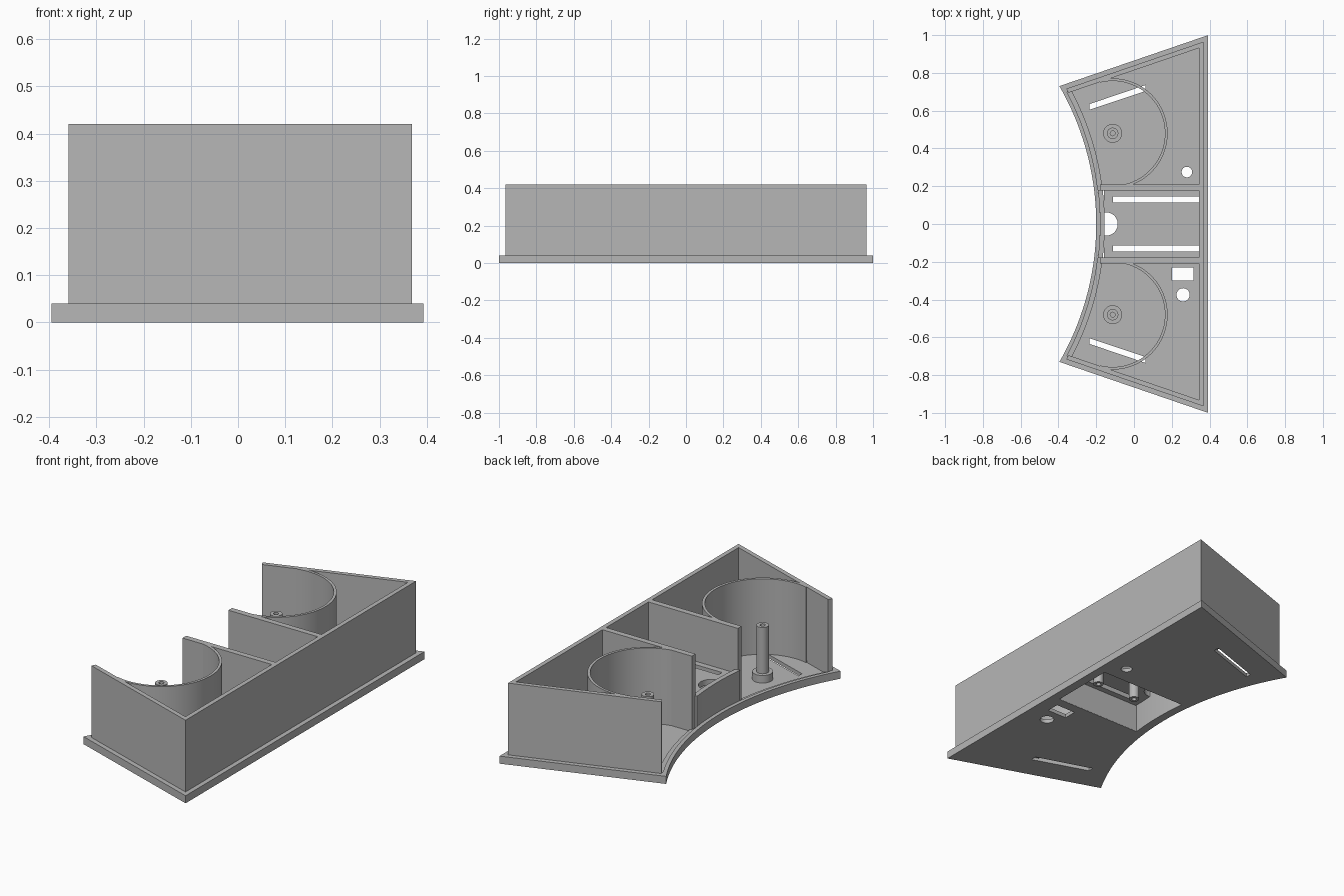
import bpy, bmesh, math

if "Cube" in bpy.data.objects:
    bpy.data.objects.remove(bpy.data.objects["Cube"])

grey = bpy.data.materials.new("plain_grey")
grey.diffuse_color = (0.47, 0.47, 0.47, 1)
grey.use_nodes = True
grey.node_tree.nodes["Principled BSDF"].inputs["Base Color"].default_value = grey.diffuse_color

CX, R = -1.664, 1.464          # centre and radius of the concave edge
FLOOR, RIM, TOP = 0.02, 0.04, 0.42


def prism(name, pts, z0, z1):
    """Extrude a closed 2D profile between two heights."""
    bm = bmesh.new()
    face = bm.faces.new([bm.verts.new((x, y, z0)) for x, y in pts])
    ext = bmesh.ops.extrude_face_region(bm, geom=[face])
    for v in ext["geom"]:
        if isinstance(v, bmesh.types.BMVert):
            v.co.z = z1
    bmesh.ops.recalc_face_normals(bm, faces=bm.faces)
    me = bpy.data.meshes.new(name)
    bm.to_mesh(me)
    bm.free()
    ob = bpy.data.objects.new(name, me)
    bpy.context.collection.objects.link(ob)
    me.materials.append(grey)
    return ob


def cut(ob, cutters):
    for c in cutters:
        m = ob.modifiers.new("cut", 'BOOLEAN')
        m.operation, m.solver, m.object = 'DIFFERENCE', 'EXACT', c
        bpy.context.view_layer.objects.active = ob
        bpy.ops.object.modifier_apply(modifier=m.name)
        bpy.data.objects.remove(c)


def smooth(ob):
    bpy.ops.object.select_all(action='DESELECT')
    ob.select_set(True)
    bpy.context.view_layer.objects.active = ob
    bpy.ops.object.shade_smooth_by_angle(angle=math.radians(30))


def arc(cx, cy, r, a0, a1, n):
    return [(cx + r * math.cos(a0 + (a1 - a0) * i / n),
             cy + r * math.sin(a0 + (a1 - a0) * i / n)) for i in range(n + 1)]


def circle(cx, cy, r, n=40):
    return arc(cx, cy, r, 0, 2 * math.pi, n)[:-1]


def rect(x0, x1, y0, y1):
    return [(x0, y0), (x1, y0), (x1, y1), (x0, y1)]


def side_y(x, d):
    return 0.73 + 0.3426 * (x + 0.395) - 1.057 * d


def tip(d, a):
    """Where the slanted side (inset d) meets the concave edge (inset a)."""
    x = -0.38
    for _ in range(40):
        x = CX + math.sqrt((R + a) ** 2 - side_y(x, d) ** 2)
    return x, side_y(x, d)


def edge(a, y, n=40):
    """Concave edge, inset a, from -y to y."""
    t = math.asin(y / (R + a))
    return arc(CX, 0, R + a, -t, t, n)


def outline(d, a):
    x = 0.393 - d
    return edge(a, tip(d, a)[1])[::-1] + [(x, -side_y(x, d)), (x, side_y(x, d))]


def band(a0, a1, y):
    return edge(a0, y) + edge(a1, y)[::-1]


def slot(s):
    return [(-0.235, s * 0.605), (0.06, s * 0.703), (0.06, s * 0.735), (-0.235, s * 0.635)]


# Base plate with recessed floor, groove, pocket and openings
base = prism("base_plate", outline(0, 0), 0, RIM)
cut(base, [
    prism("recess", outline(0.048, 0.045), FLOOR, 0.1),
    prism("groove", band(0.02, 0.05, 0.70), 0.03, 0.1),
    prism("pocket", edge(0.045, 0.178) + [(0.344, 0.178), (0.344, -0.178)], -0.1, 0.1),
    prism("slot_a", slot(1), -0.1, 0.1),
    prism("slot_b", slot(-1), -0.1, 0.1),
    prism("hole_a", circle(0.28, 0.275, 0.028), -0.1, 0.1),
    prism("hole_b", circle(0.26, -0.375, 0.035), -0.1, 0.1),
    prism("window", rect(0.2, 0.315, -0.3, -0.23), -0.1, 0.1)])
smooth(base)

# Outer wall on three sides
xo, xi = 0.368, 0.344
half = [tip(0.025, 0.025), (xo, side_y(xo, 0.025))]
inner = [(xi, side_y(xi, 0.049)), tip(0.049, 0.025)]
loop = half + [(x, -y) for x, y in half[::-1]] + [(x, -y) for x, y in inner[::-1]] + inner
prism("outer_wall", loop, 0.03, TOP)

for s, label in ((1, "back"), (-1, "front")):
    # Divider beside the central bay
    y0, y1 = sorted((s * 0.177, s * 0.208))
    prism(label + "_divider", rect(-0.18, 0.35, y0, y1), 0.001, TOP)

    # Curved partition around the post
    px, py = -0.113, 0.48
    a0, a1 = math.radians(-91), math.radians(104)
    pts = arc(px, py, 0.291, a0, a1, 48) + arc(px, py, 0.277, a1, a0, 48)
    smooth(prism(label + "_curved_partition", [(x, s * y) for x, y in pts], 0.015, TOP))

    # Hollow post on a flange
    flange = prism(label + "_post_flange", circle(px, s * py, 0.05), 0.015, 0.06)
    post = prism(label + "_post", circle(px, s * py, 0.03), 0.03, 0.305)
    cut(post, [prism("bore", circle(px, s * py, 0.013, 24), 0.1, 0.5)])
    smooth(flange)
    smooth(post)

# Raised floor of the central bay, with slots and a half-round opening
bay = prism("bay_floor", rect(-0.16, 0.35, -0.18, 0.18), 0.15, 0.18)
cut(bay, [prism("bay_slot", rect(-0.11, 0.344, s * 0.13 - 0.015, s * 0.13 + 0.015), 0, 0.4)
          for s in (1, -1)]
    + [prism("cable_hole", circle(-0.148, 0, 0.062), 0, 0.4)])
smooth(bay)

# Low curved wall closing the bay
smooth(prism("bay_end_wall", band(0.02, 0.045, 0.18), 0.001, 0.2))

# Hollow pegs hanging below the bay floor
for i, x in enumerate((0.0, 0.235)):
    peg = prism("bay_peg_%d" % (i + 1), circle(x, 0, 0.026, 32), 0.05, 0.155)
    cut(peg, [prism("bore", circle(x, 0, 0.012, 24), 0, 0.13)])
    smooth(peg)
